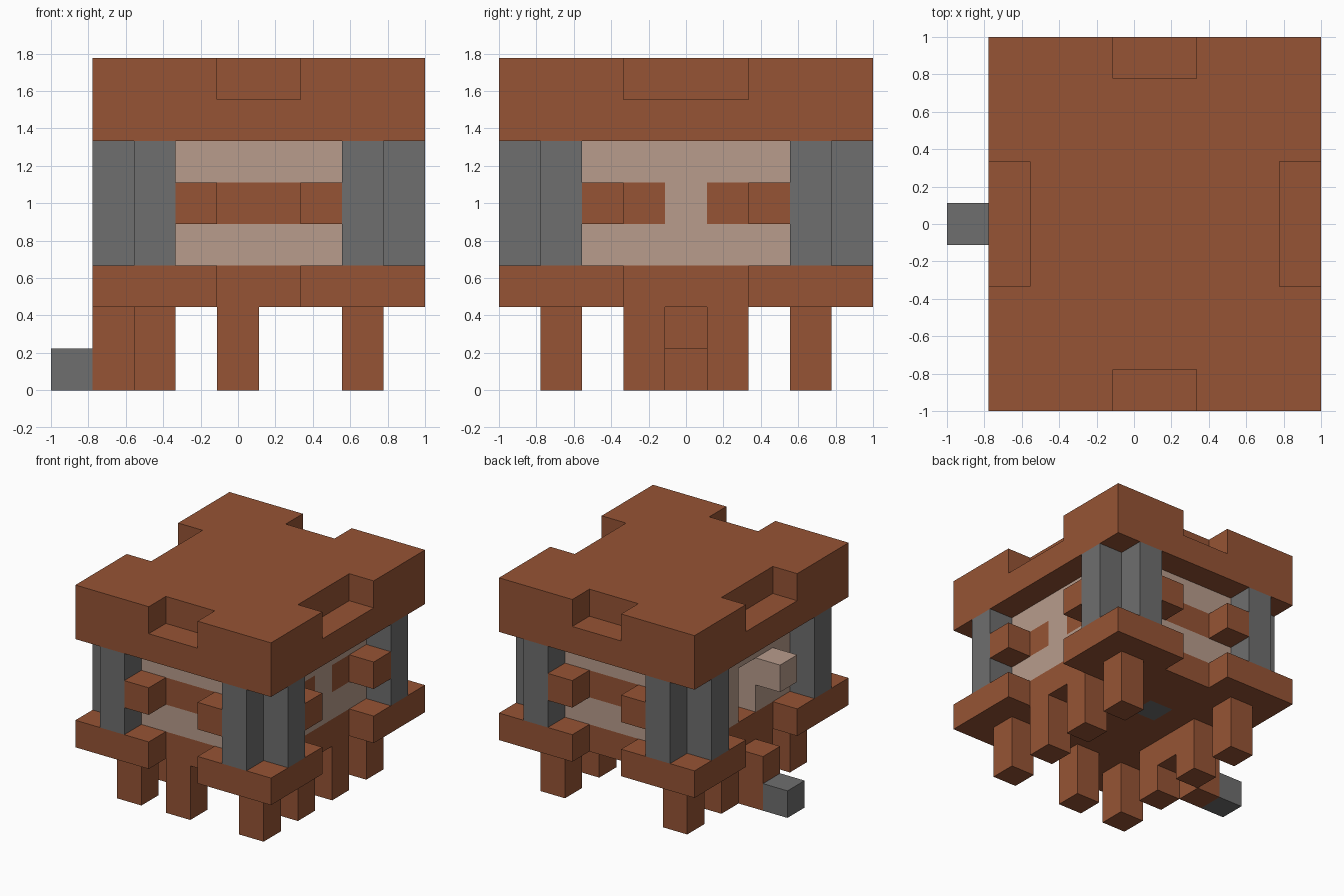
import bpy
import bmesh
from itertools import product
from mathutils import Vector

UNIT = 2 / 9            # edge length of one building block

default = bpy.data.objects.get("Cube")
if default:
    bpy.data.objects.remove(default, do_unlink=True)


def material(name, rgb):
    mat = bpy.data.materials.new(name)
    mat.use_nodes = True
    mat.diffuse_color = (*rgb, 1)
    mat.node_tree.nodes["Principled BSDF"].inputs["Base Color"].default_value = (*rgb, 1)
    return mat


WOOD = material("brown wood", (0.305, 0.088, 0.035))
STONE = material("grey stone", (0.156, 0.156, 0.156))
PALE = material("pale panel", (0.479, 0.332, 0.262))


def box(xs, ys, zs):
    """Set of grid cells; each argument is one index or an inclusive pair."""
    spans = [(s, s) if isinstance(s, int) else s for s in (xs, ys, zs)]
    return set(product(*(range(a, b + 1) for a, b in spans)))


def flip_x(cells):
    return {(9 - x, y, z) for x, y, z in cells}


def flip_y(cells):
    return {(x, 8 - y, z) for x, y, z in cells}


def build(name, cells, mat):
    """Skin the outside of a set of cells and merge the flat faces."""
    bm = bmesh.new()
    for cell in cells:
        centre = Vector(cell) + Vector((0.5, 0.5, 0.5))
        for axis, sign in product(range(3), (-1, 1)):
            n = Vector((0, 0, 0))
            n[axis] = sign
            if tuple(int(c + d) for c, d in zip(cell, n)) in cells:
                continue
            u = Vector((n.y, n.z, n.x))
            v = n.cross(u)
            corners = (-u - v, u - v, u + v, v - u)
            bm.faces.new([bm.verts.new((centre + (n + c) / 2 - Vector((4.5, 4.5, 0))) * UNIT)
                          for c in corners])
    bmesh.ops.remove_doubles(bm, verts=bm.verts, dist=0.001)
    bmesh.ops.dissolve_limit(bm, angle_limit=0.01, verts=bm.verts, edges=bm.edges)
    bmesh.ops.recalc_face_normals(bm, faces=bm.faces)
    mesh = bpy.data.meshes.new(name)
    bm.to_mesh(mesh)
    bm.free()
    mesh.materials.append(mat)
    obj = bpy.data.objects.new(name, mesh)
    bpy.context.collection.objects.link(obj)
    return obj


def notches(z):
    """Gaps in the middle of all four edges of a slab."""
    side, front = box(1, (3, 5), z), box((4, 5), 0, z)
    return side | flip_x(side) | front | flip_y(front)


# Roof and floor slabs
build("roof", box((1, 8), (0, 8), (6, 7)) - notches(7), WOOD)
hatch = box(4, 5, 2)
build("floor", box((1, 8), (0, 8), 2) - notches(2) - hatch, WOOD)
build("floor_hatch", hatch, STONE)

# Corner columns, two staggered posts at each corner
posts = box(2, 0, (3, 5)) | box(1, 1, (3, 5))
for end, pair in (("front", posts), ("back", flip_y(posts))):
    build(end + "_right_column", pair, STONE)
    build(end + "_left_column", flip_x(pair), STONE)

# Front and back walls with a wooden band and two projecting beam ends
panel = box((3, 6), 1, (3, 5))
band = box((3, 6), 1, 4)
ends = box(3, 0, 4) | box(6, 0, 4)
for side, turn in (("front", set), ("back", flip_y)):
    build(side + "_panel", turn(panel - band), PALE)
    build(side + "_band", turn(band | ends), WOOD)

# Left wall with split band
wall = box(7, (2, 6), (3, 5))
rail = box(7, (2, 3), 4) | box(8, 2, 4)
rails = rail | flip_y(rail)
build("left_panel", wall - rails, PALE)
build("left_rails", rails, WOOD)

# Right wall with doorway and the open door block
build("right_panel", flip_x(wall) - box(2, 4, (3, 4)), PALE)
build("door_block", box(1, 3, 4), PALE)

# Legs
for x, y in ((2, 1), (4, 1), (7, 1), (7, 3), (7, 5), (7, 7), (2, 3), (2, 5), (2, 7)):
    build(f"leg_{x}_{y}", box(x, y, (0, 1)), WOOD)

# Entrance steps
build("upper_step", box(1, 4, (0, 1)) | box(2, 4, 1), WOOD)
build("lower_step", box(0, 4, 0), STONE)
